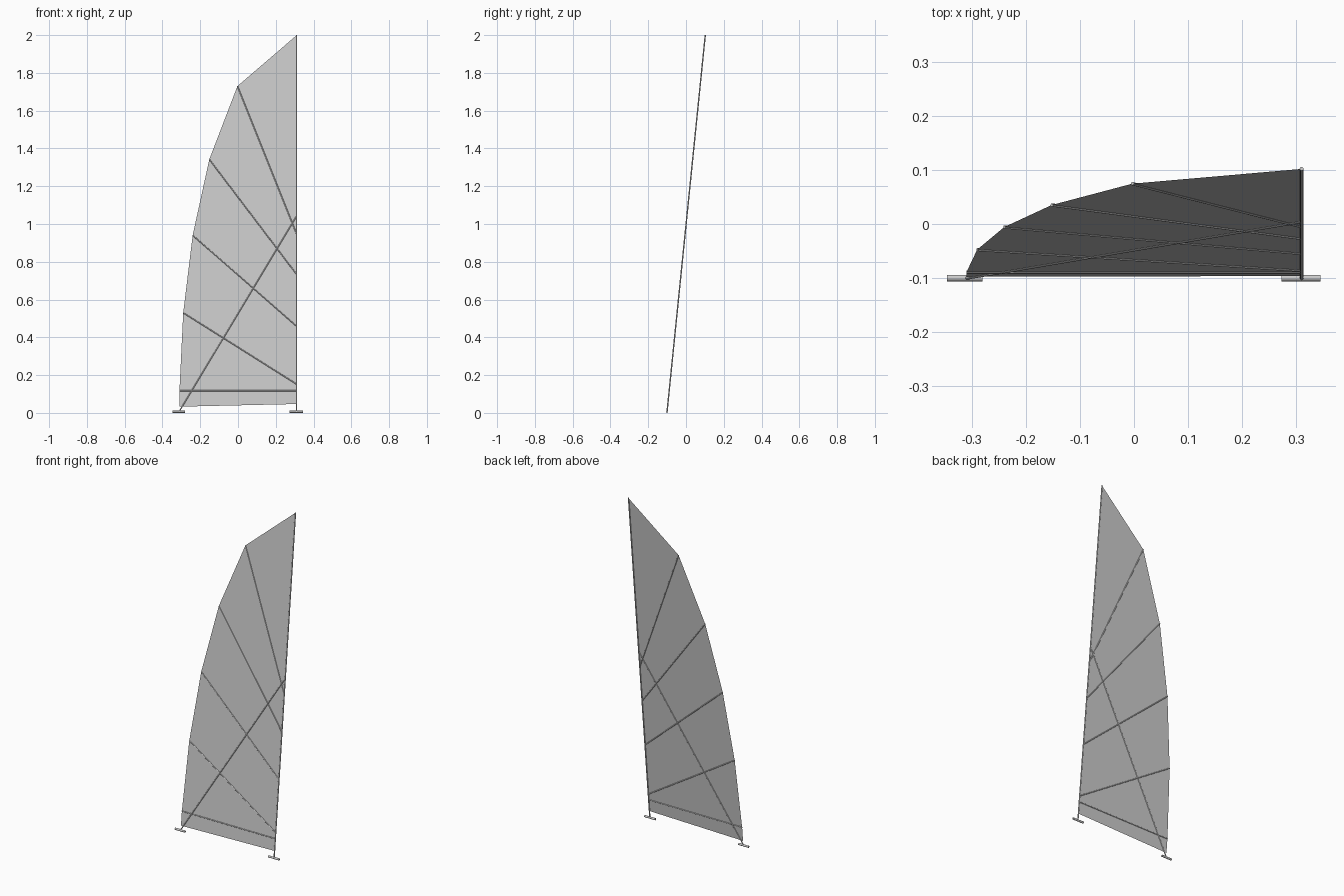
import bpy
import bmesh
from mathutils import Vector

cube = bpy.data.objects.get("Cube")
if cube:
    bpy.data.objects.remove(cube)

# One light grey for cloth and spars
grey = bpy.data.materials.new("light grey")
grey.use_nodes = True
grey.diffuse_color = (0.6, 0.6, 0.6, 1)
grey.node_tree.nodes["Principled BSDF"].inputs["Base Color"].default_value = (0.6, 0.6, 0.6, 1)


def on_plane(x, z):
    """Point on the leaning plane that holds the whole sail."""
    return Vector((x, -0.101 + 0.1015 * z, z))


def rod(name, start, end, radius, sides=12):
    axis = end - start
    bpy.ops.mesh.primitive_cylinder_add(
        vertices=sides, radius=radius, depth=axis.length, location=(start + end) / 2)
    obj = bpy.context.object
    obj.name = name
    obj.rotation_euler = axis.to_track_quat("Z", "Y").to_euler()
    obj.data.materials.append(grey)
    bpy.ops.object.shade_smooth_by_angle()
    return obj


# Sail cloth: one flat panel with a stepped, curved trailing edge
luff = 0.309
leech = [(-0.31, 0.117), (-0.29, 0.53), (-0.24, 0.94), (-0.152, 1.342), (-0.003, 1.73)]
outline = [(luff, 0.047), (luff, 1.998)] + leech[::-1] + [(-0.31, 0.033)]
bm = bmesh.new()
face = bm.faces.new([bm.verts.new(on_plane(x, z)) for x, z in outline])
bm.normal_update()
if face.normal.y > 0:
    face.normal_flip()
mesh = bpy.data.meshes.new("sail_cloth")
bm.to_mesh(mesh)
bm.free()
mesh.materials.append(grey)
sail = bpy.data.objects.new("sail_cloth", mesh)
bpy.context.collection.objects.link(sail)

# Mast along the straight edge
rod("mast", on_plane(0.31, 0.004), on_plane(0.31, 2.0), 0.0035)

# Battens fan from the trailing edge down to the mast
for i, (tip, mast_z) in enumerate(zip(leech, [0.117, 0.153, 0.46, 0.735, 0.95])):
    rod(f"batten_{i + 1}", on_plane(*tip), on_plane(luff, mast_z), 0.003)

# Diagonal sprit from the lower corner up to the mast
rod("sprit", on_plane(-0.312, 0.006), on_plane(luff, 1.04), 0.003)

# Short crossbars at the foot of the mast and of the sprit
for name, x, half in (("mast_crossbar", 0.309, 0.036), ("sprit_crossbar", -0.313, 0.033)):
    centre = Vector((x, -0.1, 0.006))
    rod(name, centre - Vector((half, 0, 0)), centre + Vector((half, 0, 0)), 0.006, 16)
